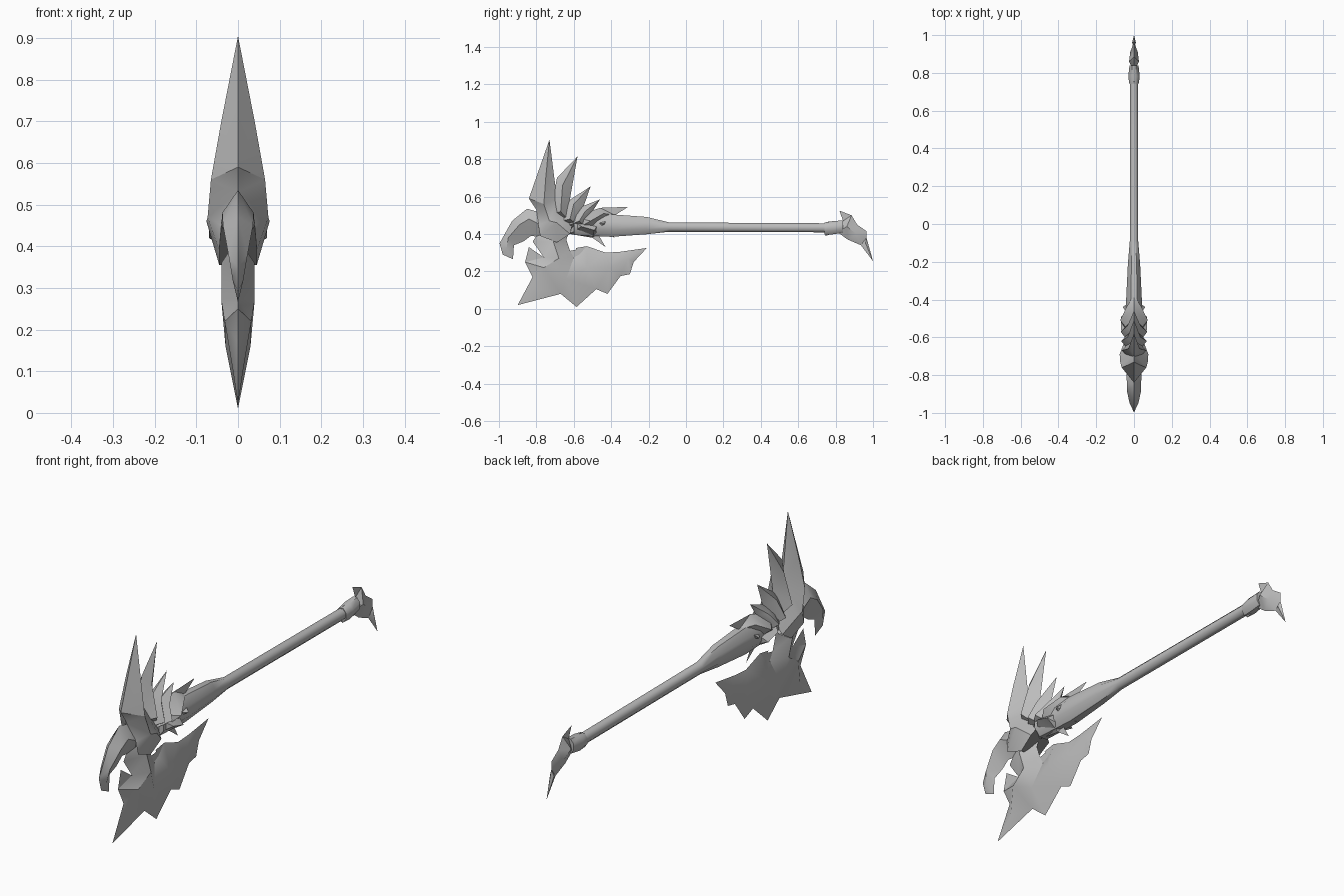
import bpy
import bmesh
import math
from mathutils import Vector
from mathutils.geometry import delaunay_2d_cdt

CM = 0.01  # profiles are written in hundredths of a unit

cube = bpy.data.objects.get("Cube")
if cube:
    bpy.data.objects.remove(cube, do_unlink=True)

steel = bpy.data.materials.new("plain_grey")
steel.use_nodes = True
grey = (0.5, 0.5, 0.5, 1)
steel.diffuse_color = grey
steel.node_tree.nodes["Principled BSDF"].inputs["Base Color"].default_value = grey


def finish(name, bm, angle):
    """Turn a bmesh into a shaded object with the shared material."""
    bmesh.ops.recalc_face_normals(bm, faces=bm.faces)
    mesh = bpy.data.meshes.new(name)
    bm.to_mesh(mesh)
    bm.free()
    mesh.materials.append(steel)
    obj = bpy.data.objects.new(name, mesh)
    bpy.context.collection.objects.link(obj)
    bpy.ops.object.select_all(action='DESELECT')
    obj.select_set(True)
    bpy.context.view_layer.objects.active = obj
    bpy.ops.object.shade_smooth_by_angle(angle=math.radians(angle))
    return obj


def blade(name, outline, ridge, angle=38):
    """Symmetric blade: (y, z[, half width]) outline swelling to ridge points."""
    points = [(p + (0,))[:3] for p in outline + ridge]
    flat = [Vector((y, z)) for y, z, _ in points]
    rim = list(range(len(outline)))
    verts, _, faces, origin, _, _ = delaunay_2d_cdt(flat, [], [rim], 1, 1e-4)
    bm = bmesh.new()
    for side in (1, -1):
        made = []
        for co, source in zip(verts, origin):
            width = points[source[0]][2] if source else 0
            made.append(bm.verts.new(Vector((side * width, co.x, co.y)) * CM))
        for face in faces:
            bm.faces.new([made[i] for i in face])
    bmesh.ops.remove_doubles(bm, verts=bm.verts, dist=1e-5)
    bmesh.ops.holes_fill(bm, edges=[e for e in bm.edges if e.is_boundary], sides=0)
    return finish(name, bm, angle)


def shaft(name, stations, sides=8):
    """Loft of elliptical rings along y: (y, z, half width, half height)."""
    bm = bmesh.new()
    rings = []
    for y, z, width, height in stations:
        turns = [math.tau * (i + 0.5) / sides for i in range(sides)]
        rings.append([bm.verts.new(Vector((width * math.cos(t), y,
                                           z + height * math.sin(t))) * CM)
                      for t in turns])
    for near, far in zip(rings, rings[1:]):
        for i in range(sides):
            j = (i + 1) % sides
            bm.faces.new((near[i], near[j], far[j], far[i]))
    bm.faces.new(rings[0])
    bm.faces.new(rings[-1])
    return finish(name, bm, 50)


# Handle with its flared socket
shaft("handle", [(-60, 45, 5, 6), (-40, 44.5, 4.5, 6.5), (-21, 44.5, 3.5, 5),
                 (-9, 43.7, 2.4, 2.7), (80, 43.3, 2.3, 2.6)])

# Tall front crest, open width along its lower edge
blade("front_crest",
      [(-73, 90.5), (-84, 59), (-80, 53), (-79, 45, 4), (-78, 39, 4.5),
       (-69, 35.5, 4.5), (-62, 40, 5), (-60, 48), (-69, 59)],
      [(-75, 70, 4), (-76, 56, 6.5), (-69, 46, 7.6), (-73, 47, 7.3)])

# Feathers fanning back from the crest
blade("second_feather",
      [(-58, 81.5), (-69, 70), (-73, 50), (-60, 44), (-62, 59)],
      [(-66, 66, 3), (-67, 52, 6.5)])
blade("third_feather",
      [(-51, 65.5), (-64, 57), (-70, 46), (-56, 43), (-55, 54)],
      [(-60, 56, 3.5), (-62, 48, 6.8)])
blade("fourth_feather",
      [(-46, 58.5), (-60, 53), (-67, 43), (-52, 42), (-50, 52)],
      [(-54, 52, 3.5), (-57, 47, 7)])
blade("rear_feather",
      [(-31, 54.5), (-46, 54), (-60, 49), (-63, 40), (-48, 41), (-42, 47),
       (-38, 50)],
      [(-44, 51, 4), (-51, 47, 7.3)])

# Swept spikes beneath the feathers, on the socket
blade("socket_spike",
      [(-43, 33), (-50, 38), (-62, 40), (-62, 49), (-46, 47), (-47, 40)],
      [(-49, 42, 7), (-56, 44, 7)])
blade("socket_collar",
      [(-38, 38), (-48, 42), (-52, 47), (-40, 50), (-43, 44)],
      [(-44, 45.5, 6)])

# Hooked beak at the front
blade("beak",
      [(-85, 53.5), (-93, 47), (-99.7, 35), (-98, 29), (-92.5, 26.5),
       (-92, 34), (-87, 36), (-83, 39), (-74, 38), (-76, 51)],
      [(-96, 32, 1.3), (-95, 38, 2.3), (-89, 45, 3.6), (-84, 48, 3.8),
       (-78, 45, 4)])

# Great lower blade with jagged edges, joined to the head by a neck
blade("lower_blade",
      [(-90, 2), (-82, 17), (-86, 25), (-84, 33), (-76, 27.5), (-82, 36),
       (-78, 42), (-62, 42), (-64, 37), (-62, 31), (-57, 32), (-60, 27.5),
       (-57, 29), (-59, 32.5), (-53, 33.5), (-43, 30), (-35, 30.5), (-21, 32.5),
       (-28, 25), (-30, 18.5), (-35, 17.5), (-42, 8), (-48, 10.5),
       (-58.5, 1), (-67, 8)],
      [(-80, 10, 1.2), (-76, 22, 3.2), (-64, 16, 3), (-68, 27, 4),
       (-71, 36, 4), (-53, 22, 3.2), (-41, 22, 2.5), (-31, 27, 1.2)])

# Clawed pommel and its collar
shaft("pommel_collar", [(74, 43, 2.6, 3.4), (78, 43.3, 3.3, 3.8),
                        (84, 44, 2.6, 3.6)])
blade("pommel_claw",
      [(75, 46.5), (84, 47), (82, 52.5), (88.5, 50), (91.5, 45), (96.5, 41.5),
       (96.5, 38), (100, 25.5), (93.5, 34), (86.5, 37), (81, 41), (74.5, 39)],
      [(79, 43.5, 3), (86, 44, 2.6), (91, 40, 2), (96, 35, 1)])
